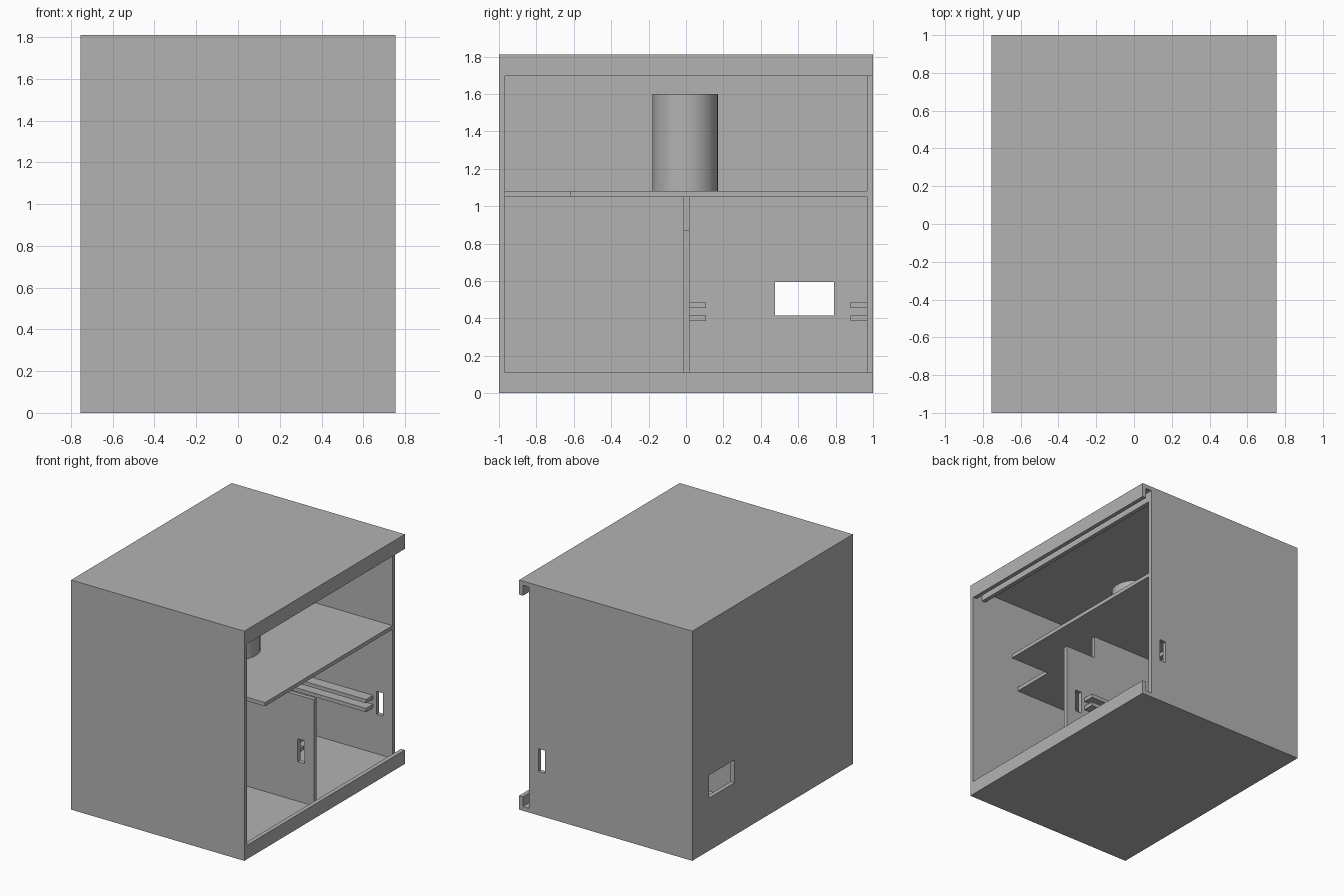
import bpy, bmesh
from mathutils import Vector

cube = bpy.data.objects.get("Cube")
if cube:
    bpy.data.objects.remove(cube, do_unlink=True)

# Overall dimensions
W, D, H, T = 0.755, 1.0, 1.81, 0.033   # half width, half depth, height, board
IN = D - T                             # inner face of front and back walls
EDGE = 0.67                            # open-side edge of the inner boards
LIP = 0.115                            # height of the door channel lips

grey = bpy.data.materials.new("plain_grey")
grey.use_nodes = True
COLOUR = (0.45, 0.45, 0.45, 1)
grey.diffuse_color = COLOUR
grey.node_tree.nodes["Principled BSDF"].inputs["Base Color"].default_value = COLOUR


def add(name, bm):
    bmesh.ops.recalc_face_normals(bm, faces=bm.faces)
    mesh = bpy.data.meshes.new(name)
    bm.to_mesh(mesh)
    bm.free()
    mesh.materials.append(grey)
    obj = bpy.data.objects.new(name, mesh)
    bpy.context.collection.objects.link(obj)
    return obj


def prism(name, outline, axis, lo, hi):
    """Extrude a flat outline along an axis, from lo to hi."""
    bm = bmesh.new()
    verts = []
    for p in outline:
        co = list(p)
        co.insert(axis, lo)
        verts.append(bm.verts.new(co))
    face = bm.faces.new(verts)
    new = bmesh.ops.extrude_face_region(bm, geom=[face])["geom"]
    shift = Vector((0, 0, 0))
    shift[axis] = hi - lo
    bmesh.ops.translate(bm, vec=shift,
                        verts=[g for g in new if isinstance(g, bmesh.types.BMVert)])
    return add(name, bm)


def box(name, x, y, z):
    return prism(name, [(x[0], y[0]), (x[1], y[0]), (x[1], y[1]), (x[0], y[1])], 2, *z)


def cut(target, cutter):
    mod = target.modifiers.new("opening", 'BOOLEAN')
    mod.operation = 'DIFFERENCE'
    mod.solver = 'EXACT'
    mod.object = cutter
    cutter.hide_render = True
    cutter.hide_set(True)


# Top and bottom boards with sliding door channels along the open side
prism("top_board", [(-W, H), (W, H), (W, H - LIP), (W - T, H - LIP), (W - T, H - T),
                    (EDGE, H - T), (EDGE, H - LIP), (EDGE - T, H - LIP),
                    (EDGE - T, H - T), (-W, H - T)], 1, -IN, D)
prism("bottom_board", [(-W, 0), (W, 0), (W, LIP - 0.005), (W - T, LIP - 0.005),
                       (W - T, T), (-W, T)], 1, -IN, D)

# Outer walls
box("front_wall", (-W, W), (-D, -IN), (0, H))
back_wall = box("back_wall", (-W, EDGE), (IN, D), (T, H - T))
side_wall = box("side_wall", (-W, T - W), (-IN, IN), (T, H - T))

# Shelf with a square corner notch
SHELF, SHELF_TOP = 1.05, 1.08
NX, NY = 0.32, -0.62
prism("shelf", [(T - W, -IN), (NX, -IN), (NX, NY), (EDGE, NY), (EDGE, IN), (T - W, IN)],
      2, SHELF, SHELF_TOP)

# Divider with an upper corner notch
DIV = (-0.013, 0.02)
divider = prism("divider", [(T - W, T), (EDGE, T), (EDGE, 0.87), (0.4, 0.87),
                            (0.4, SHELF), (T - W, SHELF)], 1, *DIV)

# Openings: hand slots and side window
SLOT_X, SLOT_Z = (0.53, 0.588), (0.345, 0.525)
cut(back_wall, box("back_slot_cutter", SLOT_X, (0.9, 1.1), SLOT_Z))
cut(divider, box("divider_slot_cutter", SLOT_X, (-0.1, 0.1), SLOT_Z))
cut(side_wall, box("window_cutter", (-0.9, -0.6), (0.475, 0.79), (0.415, 0.595)))

# Pairs of drawer rails on the divider and the back wall
for side, y in (("divider", (DIV[1], 0.107)), ("back", (0.88, IN))):
    for level, z in (("lower", 0.385), ("upper", 0.455)):
        box(f"{side}_{level}_rail", (T - W, 0.5), y, (z, z + 0.03))

# Round canister standing on the shelf
bm = bmesh.new()
bmesh.ops.create_cone(bm, cap_ends=True, segments=64, radius1=0.175, radius2=0.175,
                      depth=1.6 - SHELF_TOP)
bmesh.ops.translate(bm, verts=bm.verts, vec=(-0.015, -0.005, (1.6 + SHELF_TOP) / 2))
canister = add("canister", bm)
bpy.ops.object.select_all(action='DESELECT')
canister.select_set(True)
bpy.context.view_layer.objects.active = canister
bpy.ops.object.shade_smooth_by_angle()
